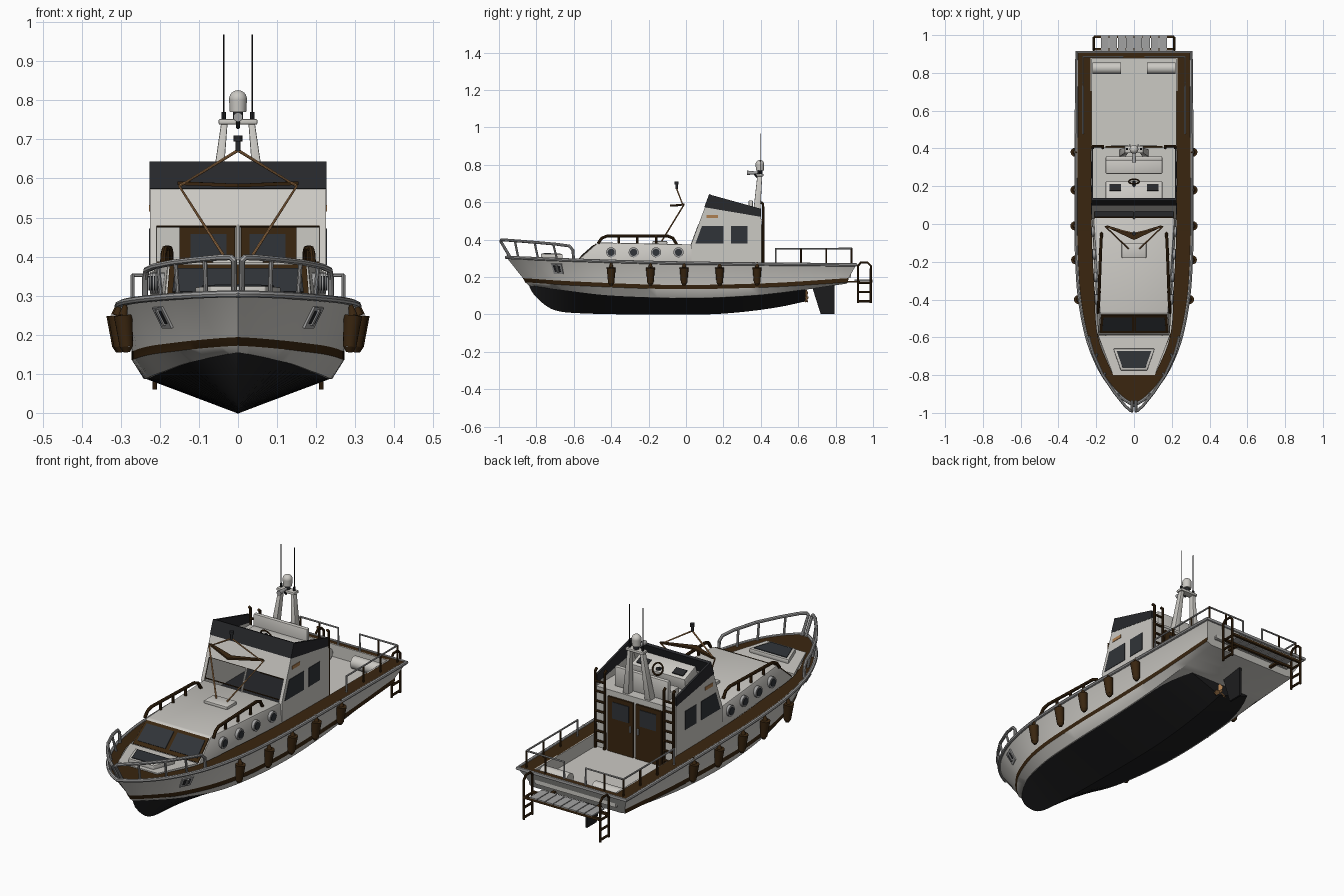
import bpy, bmesh, math
from mathutils import Vector

if "Cube" in bpy.data.objects:
    bpy.data.objects.remove(bpy.data.objects["Cube"])

def material(name, r, g, b):
    m = bpy.data.materials.new(name)
    m.diffuse_color = (r, g, b, 1)
    m.use_nodes = True
    m.node_tree.nodes["Principled BSDF"].inputs["Base Color"].default_value = m.diffuse_color
    return m
WHITE = material("warm_white", .60, .585, .55)
BROWN = material("dark_teak", .042, .019, .005)
BLACK = material("bottom_black", .012, .012, .013)
CHAR = material("charcoal", .02, .021, .024)
GLASS = material("dark_glass", .03, .034, .04)
SILVER = material("silver", .36, .36, .36)
TAN = material("tan_rope", .42, .21, .08)

def link(name, me, *mats):
    for m in mats:
        me.materials.append(m)
    ob = bpy.data.objects.new(name, me)
    bpy.context.collection.objects.link(ob)
    return ob
def finish(name, bm, *mats):
    bmesh.ops.remove_doubles(bm, verts=bm.verts, dist=1e-5)
    bmesh.ops.recalc_face_normals(bm, faces=bm.faces)
    me = bpy.data.meshes.new(name)
    bm.to_mesh(me)
    bm.free()
    return link(name, me, *mats)
def hexa(name, pts, mat, bevel=0):
    # eight corners: bottom loop then top loop
    bm = bmesh.new()
    v = [bm.verts.new(p) for p in pts]
    for f in ((0, 1, 2, 3), (4, 5, 6, 7), (0, 1, 5, 4), (1, 2, 6, 5), (2, 3, 7, 6), (3, 0, 4, 7)):
        bm.faces.new([v[i] for i in f])
    if bevel:
        bmesh.ops.bevel(bm, geom=bm.edges[:], offset=bevel, segments=2, affect='EDGES', profile=.5)
    return finish(name, bm, mat)
def box(name, x0, x1, y0, y1, z0, z1, mat, bevel=0):
    return hexa(name, [(x, y, z) for z in (z0, z1) for x, y in ((x0, y0), (x1, y0), (x1, y1), (x0, y1))], mat, bevel)
def plate(name, pts, mat, t=.008):
    bm = bmesh.new()
    f = bm.faces.new([bm.verts.new(p) for p in pts])
    f.normal_update()
    n = f.normal.copy()
    bmesh.ops.translate(bm, verts=bm.verts, vec=n * -t / 2)
    g = bmesh.ops.extrude_face_region(bm, geom=[f], use_keep_orig=True)
    bmesh.ops.translate(bm, verts=[e for e in g['geom'] if isinstance(e, bmesh.types.BMVert)], vec=n * t)
    return finish(name, bm, mat)
def cyl(name, a, b, r1, mat, r2=None, n=16):
    a, b = Vector(a), Vector(b)
    bm = bmesh.new()
    bmesh.ops.create_cone(bm, cap_ends=True, segments=n, radius1=r1, radius2=r1 if r2 is None else r2, depth=(b - a).length)
    bm.transform((b - a).to_track_quat('Z', 'Y').to_matrix().to_4x4())
    bmesh.ops.translate(bm, verts=bm.verts, vec=(a + b) / 2)
    return finish(name, bm, mat)
def tube(name, pts, r, mat, cyclic=False):
    cu = bpy.data.curves.new(name, 'CURVE')
    cu.dimensions, cu.bevel_depth, cu.bevel_resolution, cu.use_fill_caps = '3D', r, 2, True
    sp = cu.splines.new('POLY')
    sp.points.add(len(pts) - 1)
    for p, c in zip(sp.points, pts):
        p.co = (*c, 1)
    sp.use_cyclic_u = cyclic
    tmp = bpy.data.objects.new(name, cu)
    me = bpy.data.meshes.new_from_object(tmp)
    bpy.data.objects.remove(tmp)
    me.materials.clear()
    return link(name, me, mat)
def interp(tab, s):
    # smooth curve through (s, value) pairs
    s = min(max(s, tab[0][0]), tab[-1][0])
    i = max(k for k in range(len(tab) - 1) if tab[k][0] <= s)
    slope = lambda k: ((tab[min(k + 1, len(tab) - 1)][1] - tab[max(k - 1, 0)][1]) /
                       (tab[min(k + 1, len(tab) - 1)][0] - tab[max(k - 1, 0)][0]))
    (s0, a), (s1, b) = tab[i], tab[i + 1]
    h = s1 - s0
    t = (s - s0) / h
    return ((2*t**3 - 3*t*t + 1) * a + (t**3 - 2*t*t + t) * h * slope(i)
            + (3*t*t - 2*t**3) * b + (t**3 - t*t) * h * slope(i + 1))

# hull lines: bow y, stern y, half width, height
STRIPE_X = [(0, 0), (.02, .04), (.05, .085), (.1, .145), (.2, .215), (.3, .25), (.4, .265), (.5, .272), (1, .268)]
STRIPE_Z = [(0, .172), (.15, .155), (.45, .136), (.75, .145), (1, .172)]
SHEER = (-.96, .91, [(0, 0), (.016, .05), (.043, .105), (.086, .165), (.14, .215), (.2, .253), (.3, .288), (.4, .302), (.51, .307), (1, .303)],
         [(0, .305), (.2, .29), (.5, .275), (1, .265)])
TOP = (-.872, .87, STRIPE_X, [(s, z + .022) for s, z in STRIPE_Z])
LOW = (-.86, .865, STRIPE_X, STRIPE_Z)
CHINE = (-.84, .86, [(0, 0), (.03, .04), (.1, .115), (.2, .18), (.3, .215), (.5, .24), (.8, .24), (1, .235)],
         [(0, .155), (.1, .132), (.25, .102), (.5, .087), (.7, .1), (.85, .128), (1, .165)])
def at(line, s):
    return Vector((interp(line[2], s), line[0] + (line[1] - line[0]) * s, interp(line[3], s)))
def at_y(line, y):
    return at(line, (y - line[0]) / (line[1] - line[0]))
def flip(p, sx):
    return Vector((p[0] * sx, p[1], p[2]))
S = [(i / 44) ** 1.6 for i in range(45)]

# hull sides with teak stripe, stern underside and transom
bm = bmesh.new()
rows = []
for s in S:
    half = [at(L, s) for L in (SHEER, TOP, LOW, CHINE)]
    rows.append([bm.verts.new(p) for p in half + [flip(p, -1) for p in reversed(half)]])
for a, b in zip(rows, rows[1:]):
    for j in range(7):
        bm.faces.new((a[j], a[j + 1], b[j + 1], b[j])).material_index = int(j in (1, 5))
bm.faces.new(rows[-1])
finish("hull_topsides", bm, WHITE, BROWN)

# black bottom
KEEL = [(-.84, .155), (-.82, .115), (-.76, .055), (-.7, .022), (-.6, .008), (-.3, 0), (.1, 0), (.3, .013), (.5, .04), (.64, .07)]
bm = bmesh.new()
rows = []
for s in S:
    y = -.84 + 1.48 * s
    c = at_y(CHINE, y)
    c.x *= 1 if y < .4 else 1 - .25 * ((y - .4) / .24) ** 2
    c.z += .002
    k = Vector((0, y, interp(KEEL, y)))
    rows.append([bm.verts.new(p) for p in (c, k, flip(c, -1))])
for a, b in zip(rows, rows[1:]):
    for j in (0, 1):
        bm.faces.new((a[j], a[j + 1], b[j + 1], b[j]))
bm.faces.new(rows[-1])
finish("hull_bottom", bm, BLACK)

# rub rail around the sheer
side = [at(SHEER, s) for s in S]
tube("rub_rail", side + [flip(p, -1) for p in reversed(side[1:])], .009, SILVER, True)

# teak deck ring
INNER = [(-.8, .11), (-.6, .19), (-.3, .212), (0, .225), (.88, .225)]
bm = bmesh.new()
ys = [(-.96 + .02 * i, 0) for i in range(9)] + [(-.8 + .04 * i, 1) for i in range(43)] + [(.88, 0), (.91, 0)]
for sx in (1, -1):
    prev = None
    for y, ring in ys:
        p = at_y(SHEER, y)
        cur = [bm.verts.new((sx * min(p.x, interp(INNER, y) if ring else 0), y, p.z + .003)), bm.verts.new((sx * p.x, y, p.z + .003))]
        if prev and prev[0].co.y != y:
            bm.faces.new((prev[0], prev[1], cur[1], cur[0]))
        prev = cur
finish("teak_deck", bm, BROWN)
plate("foredeck", [(-.11, -.8, .3), (.11, -.8, .3), (.19, -.59, .292), (-.19, -.59, .292)], WHITE, .014)

# cockpit
box("cockpit_floor", -.225, .225, .38, .88, .195, .205, WHITE)
box("cockpit_stern_wall", -.225, .225, .875, .883, .2, .268, WHITE)
for sx in (1, -1):
    box("cockpit_side_wall", sx * .222, sx * .23, .39, .88, .2, .27, WHITE)
    cyl("fender_roll", (sx * .07, .825, .237), (sx * .22, .825, .237), .031, WHITE, n=24)

# cabin trunk with windscreen and portholes
hexa("cabin_trunk", [(-.19, -.59, .28), (.19, -.59, .28), (.225, .035, .27), (-.225, .035, .27),
                     (-.18, -.47, .385), (.18, -.47, .385), (.215, .035, .374), (-.215, .035, .374)], WHITE, .006)
def slope(x, t):
    return (x, -.59 + .12 * t, .28 + .105 * t)
plate("windscreen_frame", [slope(-.182, .12), slope(.182, .12), slope(.175, .92), slope(-.175, .92)], BROWN, .008)
for sx in (1, -1):
    plate("windscreen_glass", [slope(sx * .01, .24), slope(sx * .168, .24), slope(sx * .162, .82), slope(sx * .01, .82)], GLASS, .014)
    for y in (-.4, -.28, -.16, -.04):
        x = .185 + .035 * (y + .59) / .625
        cyl("porthole_ring", (sx * (x - .01), y, .332), (sx * (x + .01), y, .332), .027, SILVER, n=20)
        cyl("porthole_glass", (sx * x, y, .332), (sx * (x + .013), y, .332), .019, GLASS, n=20)
    # roof hand rail
    rail = [(.192, -.47, .38), (.19, -.45, .408), (.187, -.42, .42), (.175, -.1, .42), (.173, -.07, .408), (.172, -.05, .375)]
    tube("roof_rail", [flip(p, sx) for p in rail], .008, BROWN)
    for y in (-.36, -.26, -.16):
        cyl("roof_rail_post", (sx * .181, y, .375), (sx * .181, y, .42), .007, BROWN, n=8)
box("roof_hatch", -.065, .065, -.18, -.1, .375, .392, WHITE, .004)
hexa("bow_hatch", [(-.07, -.775, .3), (.07, -.775, .3), (.11, -.66, .3), (-.11, -.66, .3),
                   (-.07, -.775, .325), (.07, -.775, .325), (.11, -.66, .322), (-.11, -.66, .322)], WHITE, .004)
plate("bow_hatch_glass", [(-.06, -.762, .325), (.06, -.762, .325), (.092, -.672, .323), (-.092, -.672, .323)], GLASS, .006)

# light frame above the cabin roof
for sx in (1, -1):
    tube("frame_strut", [(sx * .03, -.13, .392), (sx * .15, -.015, .58), (0, -.05, .672)], .004, TAN)
    plate("frame_wing", [(0, -.085, .582), (sx * .155, -.012, .588), (sx * .14, -.008, .588), (0, -.05, .582)], BROWN, .009)
cyl("frame_lamp", (0, -.05, .67), (0, -.05, .71), .007, CHAR)
cyl("frame_lamp_cap", (0, -.05, .695), (0, -.05, .71), .011, CHAR)

# wheelhouse shell
def front(x, z, d=0):
    return (x, .03 + (z - .37) * .37 + d, z)
for sx in (1, -1):
    X = sx * .221
    plate("wheelhouse_side", [(X, .03, .27), (X, .4, .2), (X, .4, .525), (X, .105, .575), (X, .03, .37)], WHITE)
    plate("bridge_side_band", [(X, .105, .572), (X, .4, .522), (X, .4, .565), (X, .13, .64)], CHAR, .01)
    W = sx * .2235
    plate("side_window_front", [(W, .05, .378), (W, .2, .378), (W, .2, .472), (W, .085, .472)], GLASS)
    plate("side_window_rear", [(W, .24, .378), (W, .33, .378), (W, .33, .472), (W, .24, .472)], GLASS)
    plate("side_light", [(W, .11, .515), (W, .17, .515), (W, .17, .532), (W, .11, .532)], TAN)
    # rear doors and rear ladders
    box("rear_door", sx * .008, sx * .15, .39, .412, .205, .48, BROWN)
    box("door_glass", sx * .03, sx * .122, .387, .415, .375, .458, GLASS)
    cyl("door_handle", (sx * .022, .416, .33), (sx * .022, .416, .36), .005, SILVER, n=8)
    for x in (.165, .218):
        tube("ladder_rail", [(sx * x, .412, .205), (sx * x, .412, .59), (sx * x, .4, .6)], .007, BROWN)
    for i in range(7):
        cyl("ladder_rung", (sx * .165, .412, .24 + .05 * i), (sx * .218, .412, .24 + .05 * i), .006, BROWN, n=8)
    plate("front_pillar", [front(sx * .208, .37), front(sx * .225, .37), front(sx * .225, .48), front(sx * .208, .48)], WHITE)
plate("front_wall", [front(-.225, .478), front(.225, .478), front(.225, .572), front(-.225, .572)], WHITE)
plate("bridge_front_band", [front(-.226, .572), front(.226, .572), front(.226, .641), front(-.226, .641)], CHAR, .014)
tube("front_window_trim", [front(x, z) for x, z in ((-.21, .385), (.21, .385), (.21, .478), (-.21, .478))], .004, BROWN, True)
cyl("front_mullion", front(0, .37), front(0, .48), .006, WHITE, n=8)
box("rear_wall", -.225, .225, .395, .403, .2, .51, WHITE)
box("wheelhouse_floor", -.22, .22, .03, .395, .28, .29, CHAR)
box("bridge_floor", -.222, .222, .09, .405, .498, .51, WHITE)

# bridge console, wheel and seat
hexa("bridge_console", [(-.15, .1, .51), (.15, .1, .51), (.15, .215, .51), (-.15, .215, .51),
                        (-.15, .135, .605), (.15, .135, .605), (.15, .225, .57), (-.15, .225, .57)], WHITE, .004)
for x in (-.1, .1):
    plate("console_gauges", [(x - .03, .175, .591), (x + .03, .175, .591), (x + .03, .21, .577), (x - .03, .21, .577)], CHAR)
tube("bridge_wheel", [(.028 * math.cos(a * math.pi / 8), .225 - .012 * math.sin(a * math.pi / 8), .585 + .026 * math.sin(a * math.pi / 8))
                      for a in range(16)], .004, BROWN, True)
cyl("bridge_wheel_hub", (0, .2, .575), (0, .228, .587), .008, CHAR)
box("seat_base", -.15, .15, .265, .345, .51, .55, WHITE, .006)
box("seat_back", -.15, .15, .335, .358, .51, .61, WHITE, .006)

# radar arch
for sx in (1, -1):
    hexa("arch_leg", [(sx * .045, .355, .505), (sx * .078, .355, .505), (sx * .078, .395, .505), (sx * .045, .395, .505),
                      (sx * .026, .382, .75), (sx * .042, .382, .75), (sx * .042, .408, .75), (sx * .026, .408, .75)], WHITE, .003)
    cyl("antenna_base", (sx * .037, .397, .75), (sx * .037, .397, .77), .006, CHAR, n=10)
    cyl("antenna", (sx * .037, .397, .76), (sx * .037, .397, .968), .0022, BLACK, n=6)
box("arch_top", -.05, .05, .376, .414, .738, .752, WHITE, .004)
cyl("dome_foot", (0, .395, .75), (0, .395, .772), .013, CHAR)
cyl("radar_dome_body", (0, .395, .77), (0, .395, .803), .021, WHITE, .023, 24)
bm = bmesh.new()
bmesh.ops.create_uvsphere(bm, u_segments=24, v_segments=12, radius=.023)
bmesh.ops.translate(bm, verts=bm.verts, vec=(0, .395, .803))
finish("radar_dome_cap", bm, WHITE)
cyl("horn", (0, .385, .757), (0, .325, .757), .006, SILVER, .012)
cyl("horn_bracket", (0, .36, .757), (0, .385, .73), .005, CHAR, n=8)

# rails, fenders, anchors
for sx in (1, -1):
    bow = [(.238, -.6, .285), (.238, -.605, .345), (.234, -.625, .366), (.215, -.69, .375), (.165, -.8, .385), (.105, -.89, .392),
           (.045, -.965, .398), (.018, -.988, .398), (.01, -.99, .39), (.01, -.94, .305)]
    tube("bow_rail", [flip(p, sx) for p in bow], .008, SILVER)
    for x, y, z in ((.205, -.71, .376), (.16, -.81, .386), (.085, -.915, .393)):
        cyl("bow_rail_post", (sx * x * .96, y + .02, .295), (sx * x, y, z), .006, SILVER, n=8)
    stern = [(.27, .48, .27), (.27, .48, .352), (.27, .885, .352), (.06, .885, .352), (.06, .885, .265)]
    tube("stern_rail", [flip(p, sx) for p in stern], .005, SILVER)
    for x, y in ((.27, .615), (.27, .75), (.27, .885), (.165, .885)):
        cyl("stern_rail_post", (sx * x, y, .265), (sx * x, y, .352), .005, BROWN, n=8)
    for y in (-.4, -.19, -.01, .18, .38):
        x = at_y(SHEER, y).x
        cyl("fender", (sx * (x - .002), y, .17), (sx * (x + .006), y, .25), .017, BROWN, .024)
        cyl("fender_tip", (sx * (x - .003), y, .155), (sx * (x - .002), y, .17), .008, BROWN, .017)
        cyl("fender_rope", (sx * (x + .006), y, .25), (sx * x, y, .28), .012, BROWN, .004)
    def skin(y, z, d=.003):
        a, b = at_y(TOP, y), at_y(SHEER, y)
        return (sx * (a.x + (b.x - a.x) * (z - a.z) / (b.z - a.z) + d), y, z)
    plate("anchor_pocket", [skin(-.72, .272), skin(-.665, .27), skin(-.655, .218), skin(-.705, .218)], SILVER)
    plate("anchor_recess", [skin(-.71, .262, .005), skin(-.675, .26, .005), skin(-.668, .23, .005), skin(-.7, .23, .005)], CHAR)
    cyl("anchor_shank", skin(-.693, .265, .008), skin(-.683, .225, .008), .007, SILVER, n=8)
    # boarding ladder
    L = [(.213, .92, .06), (.213, .92, .26), (.213, .935, .278), (.213, .97, .278), (.213, .988, .26), (.213, .988, .06)]
    tube("boarding_ladder", [flip(p, sx) for p in L], .006, BROWN)
    for z in (.07, .12, .17):
        cyl("boarding_rung", (sx * .213, .92, z), (sx * .213, .988, z), .006, BROWN, n=8)

# swim platform
for y in (.925, .992):
    box("platform_beam", -.213, .213, y - .006, y + .006, .17, .182, BROWN)
for i in range(8):
    x = -.154 + .044 * i
    box("platform_slat", x - .02, x + .02, .9, .998, .18, .187, SILVER)
for sx in (1, -1):
    box("platform_bracket", sx * .12, sx * .135, .86, .93, .17, .18, BROWN)

# rudder and propeller
hexa("rudder", [(-.005, .72, .002), (.005, .72, .002), (.005, .795, .002), (-.005, .795, .002),
                (-.007, .675, .145), (.007, .675, .145), (.007, .795, .165), (-.007, .795, .165)], BLACK)
cyl("propeller_shaft", (0, .6, .09), (0, .655, .09), .01, TAN, .006)
for k in range(3):
    a = math.radians(90 + 120 * k)
    u, w = Vector((math.cos(a), 0, math.sin(a))), Vector((-math.sin(a) * .012, .008, math.cos(a) * .012))
    c = Vector((0, .643, .09))
    plate("propeller_blade", [c + u * .006 - w * .5, c + u * .028 - w, c + u * .042, c + u * .028 + w, c + u * .006 + w * .5], TAN, .004)

bpy.ops.object.select_all(action='SELECT')
bpy.context.view_layer.objects.active = bpy.context.selected_objects[0]
bpy.ops.object.shade_smooth_by_angle(angle=math.radians(35))
